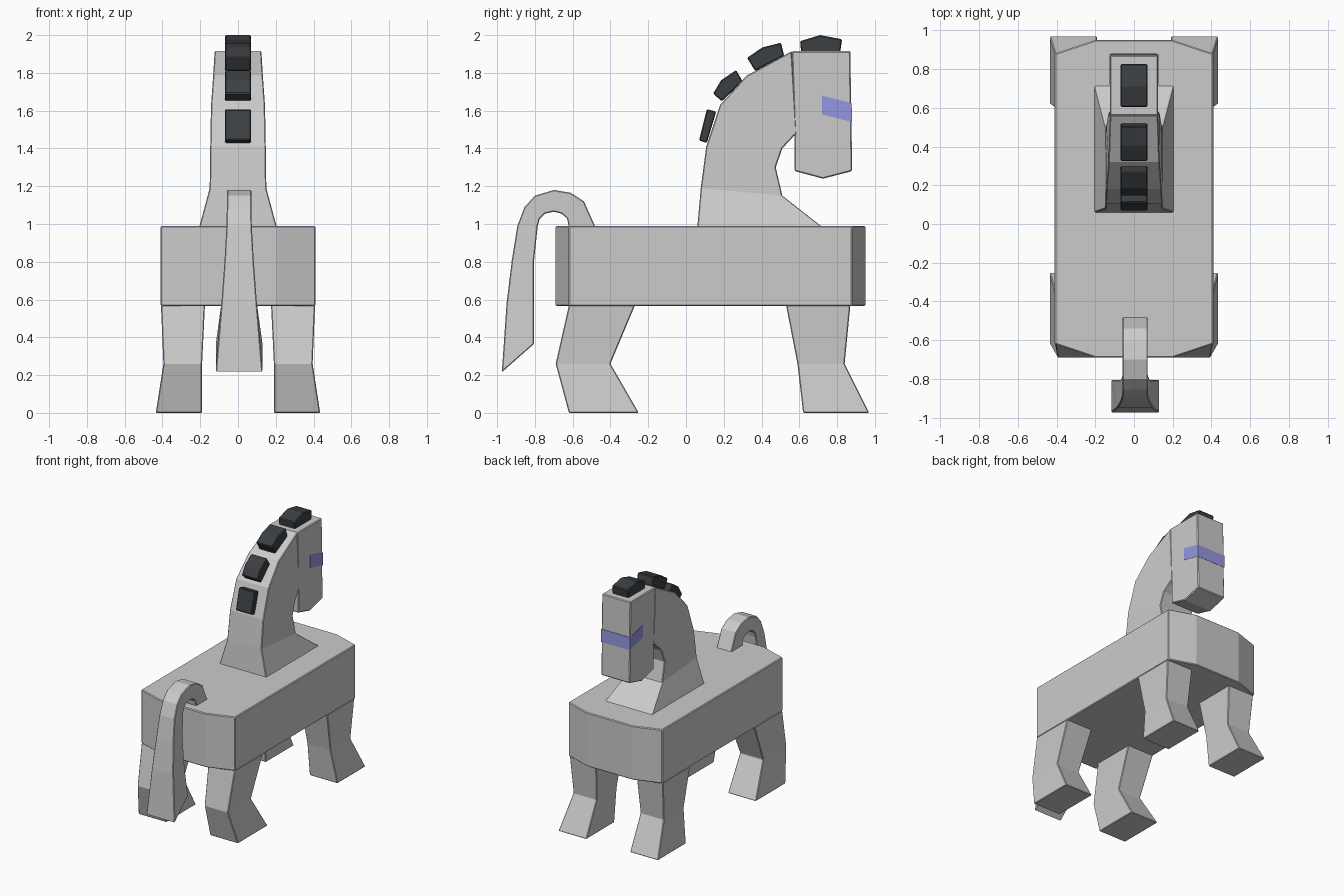
import bpy
import bmesh

if "Cube" in bpy.data.objects:
    bpy.data.objects.remove(bpy.data.objects["Cube"])


def material(name, color):
    m = bpy.data.materials.new(name)
    m.diffuse_color = color
    m.use_nodes = True
    m.node_tree.nodes["Principled BSDF"].inputs["Base Color"].default_value = m.diffuse_color
    return m


dark = material("dark_mane", (0.045, 0.05, 0.055, 1))
blue = material("blue_band", (0.3, 0.31, 0.75, 1))


def finish(name, bm, bevel=0.0, mat=None, mirror=False):
    bmesh.ops.recalc_face_normals(bm, faces=bm.faces)
    me = bpy.data.meshes.new(name)
    bm.to_mesh(me)
    bm.free()
    ob = bpy.data.objects.new(name, me)
    bpy.context.collection.objects.link(ob)
    if mat:
        me.materials.append(mat)
    if mirror:
        ob.modifiers.new("mirror", 'MIRROR')
    if bevel:
        mod = ob.modifiers.new("bevel", 'BEVEL')
        mod.width = bevel
        mod.segments = 1
        mod.limit_method = 'ANGLE'
        mod.angle_limit = 0.8
    return ob


def loft(name, sections, **kw):
    """Skin four-sided rings: (back y,z), (front y,z), x0, x1."""
    bm = bmesh.new()
    rings = []
    for (by, bz), (fy, fz), x0, x1 in sections:
        rings.append([bm.verts.new(c) for c in
                      ((x0, by, bz), (x1, by, bz), (x1, fy, fz), (x0, fy, fz))])
    for a, b in zip(rings, rings[1:]):
        for i in range(4):
            j = (i + 1) % 4
            bm.faces.new((a[i], a[j], b[j], b[i]))
    bm.faces.new(rings[0])
    bm.faces.new(rings[-1])
    return finish(name, bm, **kw)


def prism(name, points, place, depth, **kw):
    """Extrude a profile; place maps a 2D point into space."""
    bm = bmesh.new()
    face = bm.faces.new([bm.verts.new(place(*p)) for p in points])
    ext = bmesh.ops.extrude_face_region(bm, geom=[face])
    verts = [g for g in ext["geom"] if isinstance(g, bmesh.types.BMVert)]
    bmesh.ops.translate(bm, verts=verts, vec=depth)
    return finish(name, bm, **kw)


def side_prism(name, points, half, **kw):
    return prism(name, points, lambda y, z: (-half, y, z), (2 * half, 0, 0), **kw)


# Body block with bowed ends
prism("body", [(-0.41, -0.62), (-0.20, -0.69), (0.20, -0.69), (0.41, -0.62),
               (0.41, 0.88), (0.20, 0.95), (-0.20, 0.95), (-0.41, 0.88)],
      lambda x, y: (x, y, 0.565), (0, 0, 0.425), bevel=0.006)

# Legs: (z, back y, front y, inner x, outer x)
legs = {
    "head_end_legs": [(0.57, 0.53, 0.87, 0.175, 0.408), (0.26, 0.59, 0.84, 0.19, 0.395),
                      (0, 0.62, 0.97, 0.19, 0.435)],
    "tail_end_legs": [(0.57, -0.62, -0.27, 0.175, 0.408), (0.26, -0.69, -0.40, 0.19, 0.395),
                      (0, -0.62, -0.25, 0.19, 0.435)],
}
for name, rows in legs.items():
    loft(name, [((b, z), (f, z), x0, x1) for z, b, f, x0, x1 in rows],
         mirror=True, bevel=0.005)

# Arched neck
neck = [((0.06, 0.985), (0.72, 0.985), 0.205), ((0.078, 1.19), (0.51, 1.15), 0.15),
        ((0.107, 1.41), (0.475, 1.30), 0.147), ((0.18, 1.63), (0.51, 1.40), 0.143),
        ((0.32, 1.785), (0.575, 1.47), 0.132), ((0.56, 1.915), (0.585, 1.47), 0.124)]
loft("neck", [(b, f, -h, h) for b, f, h in neck], bevel=0.006)

# Head and the band around the muzzle
side_prism("head", [(0.56, 1.915), (0.87, 1.915), (0.88, 1.28), (0.725, 1.24),
                    (0.575, 1.28), (0.575, 1.47)], 0.125, bevel=0.006)
side_prism("muzzle_band", [(0.72, 1.68), (0.877, 1.64), (0.879, 1.54), (0.72, 1.58)],
           0.127, mat=blue)

# Mane tufts
tufts = [
    [(0.069, 1.443), (0.11, 1.608), (0.16, 1.595), (0.11, 1.428)],
    [(0.143, 1.69), (0.185, 1.76), (0.265, 1.815), (0.30, 1.755), (0.19, 1.65)],
    [(0.323, 1.88), (0.405, 1.935), (0.503, 1.96), (0.52, 1.89), (0.366, 1.81)],
    [(0.604, 1.968), (0.71, 2.0), (0.826, 1.978), (0.816, 1.905), (0.61, 1.905)],
]
for i, pts in enumerate(tufts):
    side_prism(f"mane_tuft_{i + 1}", pts, 0.07, mat=dark, bevel=0.006)

# Curved tail, widening to a slanted tip
tail = [((-0.62, 0.985), (-0.48, 0.985), 0.065), ((-0.63, 1.03), (-0.54, 1.12), 0.065),
        ((-0.66, 1.055), (-0.61, 1.165), 0.065), ((-0.70, 1.065), (-0.70, 1.18), 0.065),
        ((-0.745, 1.055), (-0.80, 1.15), 0.065), ((-0.775, 1.025), (-0.855, 1.09), 0.065),
        ((-0.785, 0.99), (-0.893, 0.99), 0.067), ((-0.805, 0.80), (-0.922, 0.81), 0.077),
        ((-0.805, 0.58), (-0.95, 0.58), 0.094), ((-0.805, 0.365), (-0.975, 0.215), 0.124)]
loft("tail", [(a, b, 0.006 - h, 0.006 + h) for a, b, h in tail], bevel=0.005)
